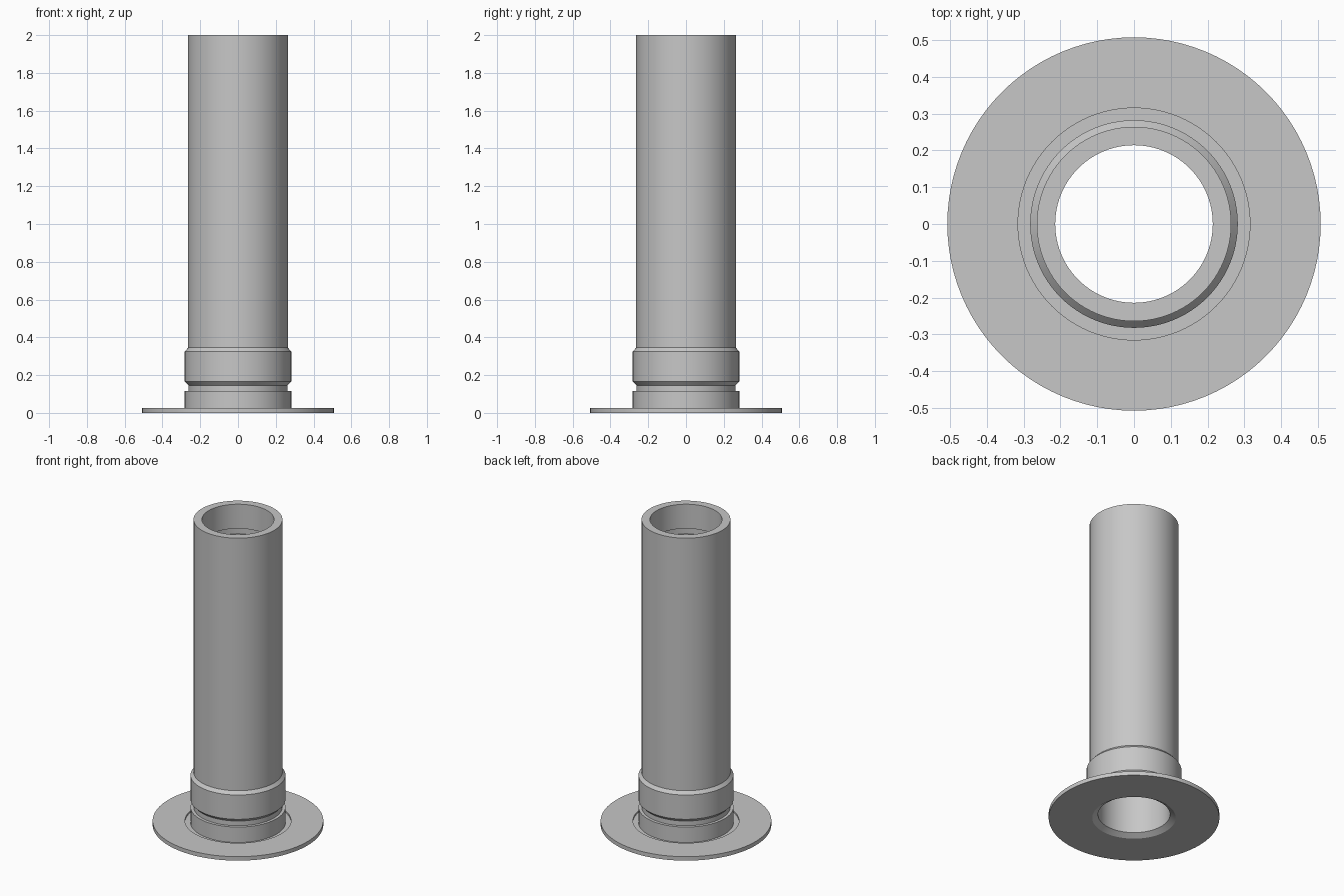
import bpy
import math

default = bpy.data.objects.get("Cube")
if default:
    bpy.data.objects.remove(default, do_unlink=True)

SEGMENTS = 96

# Single plain grey
grey = bpy.data.materials.new("plain grey")
grey.use_nodes = True
colour = (0.57, 0.57, 0.57, 1)
grey.diffuse_color = colour
grey.node_tree.nodes["Principled BSDF"].inputs["Base Color"].default_value = colour


def lathe(name, profile):
    """Revolve a closed (radius, height) profile around z."""
    count = len(profile)
    verts, faces = [], []
    for s in range(SEGMENTS):
        a = 2 * math.pi * s / SEGMENTS
        verts += [(r * math.cos(a), r * math.sin(a), z) for r, z in profile]
    for s in range(SEGMENTS):
        here, there = s * count, (s + 1) % SEGMENTS * count
        for i in range(count):
            j = (i + 1) % count
            faces.append((here + i, there + i, there + j, here + j))
    mesh = bpy.data.meshes.new(name)
    mesh.from_pydata(verts, [], faces)
    mesh.materials.append(grey)
    obj = bpy.data.objects.new(name, mesh)
    bpy.context.collection.objects.link(obj)
    bpy.ops.object.select_all(action="DESELECT")
    obj.select_set(True)
    bpy.context.view_layer.objects.active = obj
    bpy.ops.object.shade_smooth_by_angle(angle=math.radians(25))
    return obj


# One continuous wall: flange, grooved collar, long pipe and bore
lathe("flanged_pipe", [
    # Flange with a shallow recess around the collar
    (0.248, 0), (0.507, 0), (0.507, 0.026), (0.315, 0.026),
    (0.315, 0.014), (0.282, 0.014),
    # Lower collar and groove
    (0.282, 0.115), (0.263, 0.115), (0.263, 0.146),
    # Upper collar with chamfered ends
    (0.282, 0.166), (0.282, 0.325), (0.264, 0.345),
    # Pipe and rim
    (0.264, 2), (0.214, 2),
    # Bore with a seal groove near the rim and a flared foot
    (0.214, 1.84), (0.228, 1.84), (0.228, 1.8), (0.214, 1.8),
    (0.214, 0.022),
])
